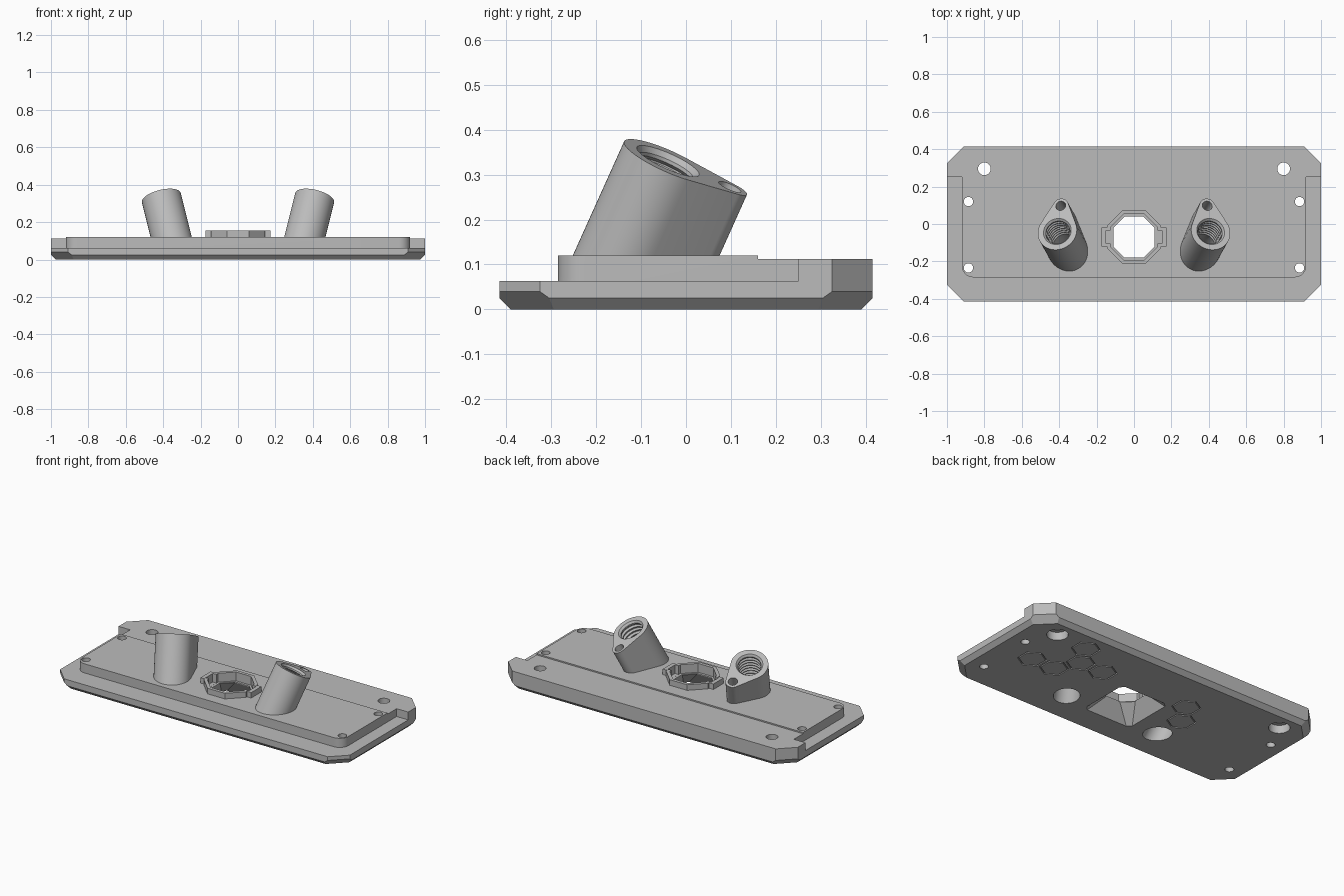
import bpy, bmesh, math
from mathutils import Vector, Matrix

cube = bpy.data.objects.get("Cube")
if cube:
    bpy.data.objects.remove(cube, do_unlink=True)

grey = bpy.data.materials.new("plain grey")
grey.use_nodes = True
grey.diffuse_color = (0.5, 0.5, 0.5, 1)
grey.node_tree.nodes["Principled BSDF"].inputs["Base Color"].default_value = (0.5, 0.5, 0.5, 1)


def finish(bm, name):
    bmesh.ops.recalc_face_normals(bm, faces=bm.faces)
    mesh = bpy.data.meshes.new(name)
    bm.to_mesh(mesh)
    bm.free()
    mesh.materials.append(grey)
    ob = bpy.data.objects.new(name, mesh)
    bpy.context.collection.objects.link(ob)
    return ob


def loft(rings):
    """Closed skin through rings with equal point counts."""
    bm = bmesh.new()
    loops = [[bm.verts.new(p) for p in ring] for ring in rings]
    n = len(loops[0])
    for a, b in zip(loops, loops[1:]):
        for i in range(n):
            j = (i + 1) % n
            bm.faces.new((a[i], a[j], b[j], b[i]))
    bm.faces.new(loops[0])
    bm.faces.new(loops[-1])
    return bm


def at(points, z):
    return [(x, y, z) for x, y in points]


def circle(r, n=40, x=0, y=0, turn=0.0):
    return [(x + r * math.cos(turn + math.tau * i / n),
             y + r * math.sin(turn + math.tau * i / n)) for i in range(n)]


def octagon(half, cut, y):
    pts = [(half, half - cut), (half - cut, half)]
    pts += [(-a, b) for a, b in reversed(pts)]
    pts += [(-a, -b) for a, b in pts]
    return [(a, b + y) for a, b in pts]


def rect(x0, x1, y0, y1):
    return [(x0, y0), (x1, y0), (x1, y1), (x0, y1)]


def prism(name, points, z0, z1):
    return finish(loft([at(points, z0), at(points, z1)]), name)


def boolean(ob, other, op="DIFFERENCE", keep=False):
    mod = ob.modifiers.new("bool", "BOOLEAN")
    mod.operation, mod.solver, mod.object = op, "EXACT", other
    deps = bpy.context.evaluated_depsgraph_get()
    deps.update()
    mesh = bpy.data.meshes.new_from_object(ob.evaluated_get(deps))
    ob.modifiers.clear()
    ob.data = mesh
    if not keep:
        bpy.data.objects.remove(other, do_unlink=True)


def slice_off(bm, point, normal):
    geom = bm.verts[:] + bm.edges[:] + bm.faces[:]
    cut = bmesh.ops.bisect_plane(bm, geom=geom, plane_co=point, plane_no=normal,
                                 clear_outer=True, dist=1e-5)["geom_cut"]
    edges = [e for e in cut if isinstance(e, bmesh.types.BMEdge)]
    if edges:
        bmesh.ops.contextual_create(bm, geom=edges)


# Panel: full slab with cut corners and a chamfered underside
W, D, BACK, BASE, TOP = 1.0, 0.415, 0.112, 0.063, 0.12
bm = loft([at(rect(-W, W, -D, D), 0), at(rect(-W, W, -D, D), BACK)])
for sx in (-1, 1):
    for sy in (-1, 1):
        slice_off(bm, (sx * 0.91, sy * D, 0), (sx, sy, 0))
        slice_off(bm, (sx * 0.91, sy * D, 0.04), (sx, sy, -1.4))
    slice_off(bm, (sx * W, 0, 0.025), (sx, 0, -1))
    slice_off(bm, (0, sx * D, 0.025), (0, sx, -1))
panel = finish(bm, "panel")

# Lower ledge around the front and sides
boolean(panel, prism("ledge_cut", rect(-1.2, 1.2, -0.6, 0.25), BASE, 0.3))
RX, FY, RR = 0.92, -0.285, 0.06
corner = [(RX - RR + RR * math.sin(t), FY + RR - RR * math.cos(t))
          for t in [math.pi / 2 * i / 8 for i in range(9)]]


def raised(y_back):
    right = corner + [(RX, y_back)]
    return right + [(-x, y) for x, y in reversed(right)]


boolean(panel, prism("platform", raised(0.26), 0.03, BACK), "UNION")
boolean(panel, prism("raised_platform", raised(0.16), 0.04, TOP), "UNION")

# Screw holes, with counterbores under the rear pair
for s in (-1, 1):
    for y in (0.12, -0.235):
        boolean(panel, prism("hole", circle(0.025, 24, s * 0.885, y), -0.1, 0.3))
    boolean(panel, prism("hole", circle(0.034, 28, s * 0.8, 0.295), -0.1, 0.3))
    boolean(panel, prism("counterbore", circle(0.06, 32, s * 0.8, 0.295), -0.1, 0.05))

# Central funnel opening with a notched collar
CY = -0.07
collar = prism("collar", octagon(0.145, 0.085, CY), 0.09, 0.155)
for s in (-1, 1):
    lug = rect(s * 0.12, s * 0.175, CY - 0.05, CY + 0.05)
    boolean(collar, prism("lug", lug, 0.091, 0.154), "UNION")
recess = prism("recess", octagon(0.125, 0.073, CY), 0.1, 0.3)
for s in (-1, 1):
    slot = rect(s * 0.1, s * 0.15, CY - 0.035, CY + 0.035)
    boolean(recess, prism("slot", slot, 0.1005, 0.29), "UNION")
funnel = finish(loft([at(octagon(0.17, 0.02, CY), -0.01),
                      at(octagon(0.11, 0.06, CY), 0.095),
                      at(octagon(0.11, 0.06, CY), 0.3)]), "funnel")
for cutter in (recess, funnel):
    boolean(collar, cutter, keep=True)
    boolean(panel, cutter)

# Thin honeycomb grooves on the underside
PX, PY = 0.157, 0.137
for col, row in ((0, 0), (1, 0), (-0.5, 1), (-1.5, 1), (0, 2), (-5.35, 1), (-5.85, 0)):
    x, y = 0.577 + col * PX, row * PY
    groove = prism("groove", circle(0.083, 6, x, y, math.pi / 6), -0.05, 0.008)
    boolean(groove, prism("core", circle(0.075, 6, x, y, math.pi / 6), -0.1, 0.1))
    boolean(panel, groove)

# Leaning teardrop sockets with threaded bores
AXIS = Vector((0.25, 0.45, 1)).normalized()
LOBE = Vector((-0.02, 0.135, -0.065))
LOBE = (LOBE - AXIS * LOBE.dot(AXIS)).normalized()
SIDE = LOBE.cross(AXIS)
FRAME = Matrix.Translation((0.41, -0.04, 0.33)) @ Matrix((SIDE, LOBE, AXIS)).transposed().to_4x4()
R, r, L = 0.107, 0.042, 0.15
phi = math.asin((R - r) / L)
teardrop = []
for rad, y, a, b, n in ((R, 0, math.pi - phi, math.tau + phi, 40),
                        (r, L, phi, math.pi - phi, 16)):
    for i in range(n + 1):
        t = a + (b - a) * i / n
        teardrop.append((rad * math.cos(t), y + rad * math.sin(t)))

bore_rings = [(0.076, 0.02), (0.076, 0.0), (0.066, -0.012)]
for i in range(7):
    z = -0.02 - i * 0.024
    bore_rings += [(0.066, z), (0.076, z - 0.008), (0.076, z - 0.012), (0.066, z - 0.02)]
bore_rings += [(0.07, -0.2), (0.076, -0.48)]

for side, s in (("left", 1), ("right", -1)):
    place = Matrix.Diagonal((s, 1, 1, 1)) @ FRAME
    bm = loft([at(teardrop, -0.5), at(teardrop, 0)])
    rim = [e for e in bm.edges if all(v.co.z > -0.01 for v in e.verts)]
    bmesh.ops.bevel(bm, geom=rim, offset=0.005, segments=2, affect="EDGES", profile=0.5)
    bm.transform(place)
    slice_off(bm, (0, 0, 0.08), (0, 0, -1))
    socket = finish(bm, side + "_socket")
    bm = loft([at(circle(rad), z) for rad, z in bore_rings])
    bm.transform(place)
    bore = finish(bm, "bore")
    bm = loft([at(circle(0.027, 24, 0, L), z) for z in (-0.13, 0.05)])
    bm.transform(place)
    boolean(socket, finish(bm, "pin_hole"))
    boolean(socket, bore, keep=True)
    boolean(panel, bore)

# Smooth round walls, keep edges sharp
for ob in bpy.context.collection.objects:
    if ob.type == "MESH" and ob.name in ("panel", "collar", "left_socket", "right_socket"):
        bpy.ops.object.select_all(action="DESELECT")
        ob.select_set(True)
        bpy.context.view_layer.objects.active = ob
        bpy.ops.object.shade_smooth_by_angle(angle=math.radians(25))
